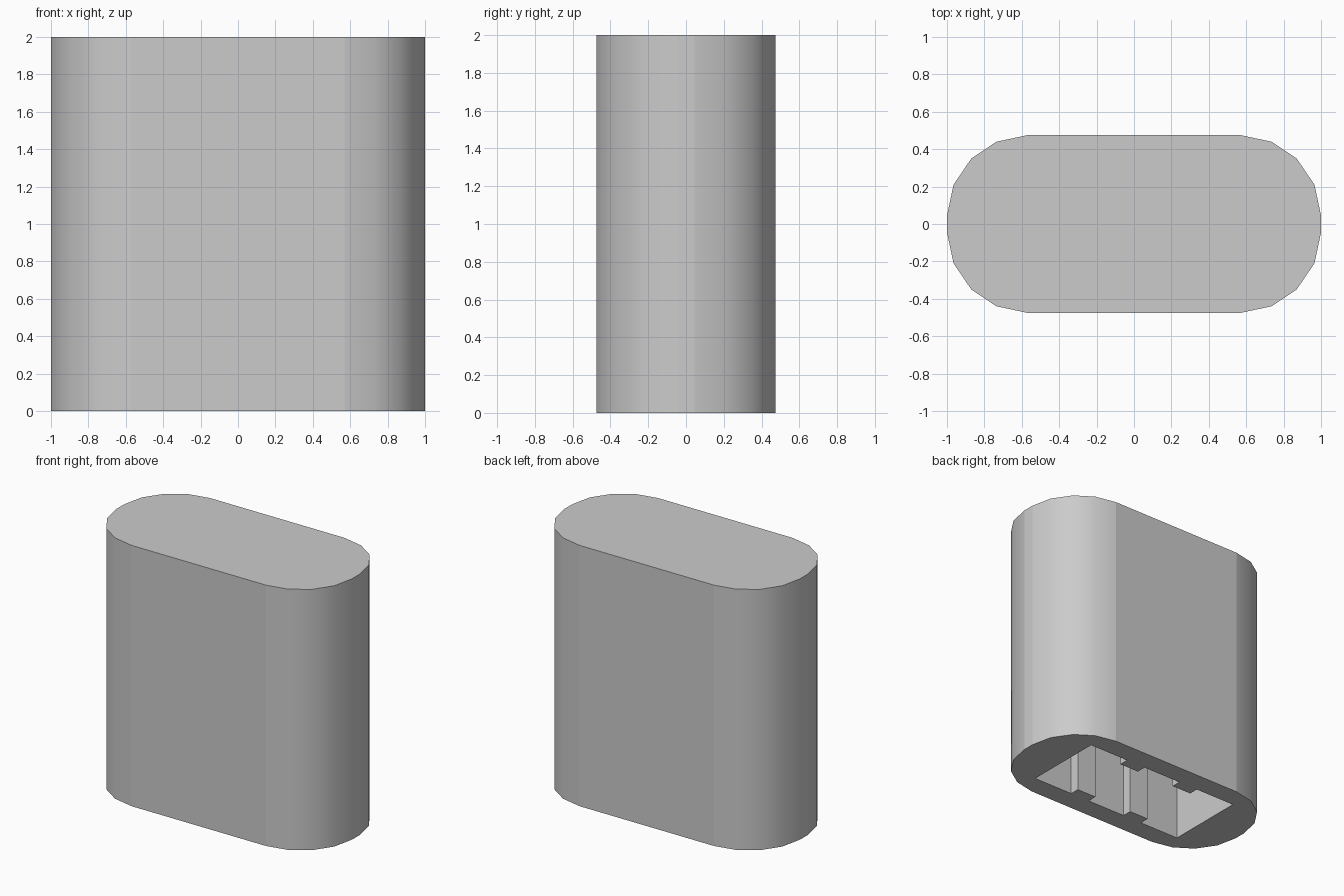
import bpy
import bmesh
from math import radians

HEIGHT = 2.0
CAVITY_DEPTH = 1.6

cube = bpy.data.objects.get("Cube")
if cube:
    bpy.data.objects.remove(cube, do_unlink=True)


def full_loop(quarter):
    """Mirror one quarter of a profile into a closed loop."""
    half = quarter + [(-x, y) for x, y in reversed(quarter)]
    return half + [(-x, -y) for x, y in half]


def add_wall(bm, profile, height):
    """Raise a profile from the ground, close its far end, return the ground edges."""
    low = [bm.verts.new((x, y, 0)) for x, y in profile]
    high = [bm.verts.new((x, y, height)) for x, y in profile]
    count = len(profile)
    for i in range(count):
        j = (i + 1) % count
        bm.faces.new((low[i], low[j], high[j], high[i]))
    bm.faces.new(high)
    return [bm.edges.get((low[i], low[(i + 1) % count])) for i in range(count)]


# Rounded outer body, and a rectangular socket with two pairs of ribs
body_quarter = [(1, .045), (.965, .21), (.87, .35), (.735, .44), (.57, .475)]
socket_quarter = [(.67, .315), (.33, .315), (.33, .24), (.165, .24), (.165, .315)]

bm = bmesh.new()
rim = add_wall(bm, full_loop(body_quarter), HEIGHT)
rim += add_wall(bm, full_loop(socket_quarter), CAVITY_DEPTH)

# Flat rim around the opening underneath
bmesh.ops.triangle_fill(bm, edges=rim, use_beauty=True, normal=(0, 0, -1))
bmesh.ops.recalc_face_normals(bm, faces=bm.faces)

mesh = bpy.data.meshes.new("hollow_housing")
bm.to_mesh(mesh)
bm.free()
housing = bpy.data.objects.new("hollow_housing", mesh)
bpy.context.collection.objects.link(housing)

# Single grey plastic
grey = bpy.data.materials.new("light_grey")
grey.use_nodes = True
colour = (.6, .6, .6, 1)
grey.diffuse_color = colour
grey.node_tree.nodes["Principled BSDF"].inputs["Base Color"].default_value = colour
mesh.materials.append(grey)

# Smooth rounded ends, flat everywhere else
bpy.ops.object.select_all(action='DESELECT')
housing.select_set(True)
bpy.context.view_layer.objects.active = housing
bpy.ops.object.shade_smooth_by_angle(angle=radians(30))
for face in mesh.polygons:
    if max(abs(c) for c in face.normal) > .999:
        face.use_smooth = False
